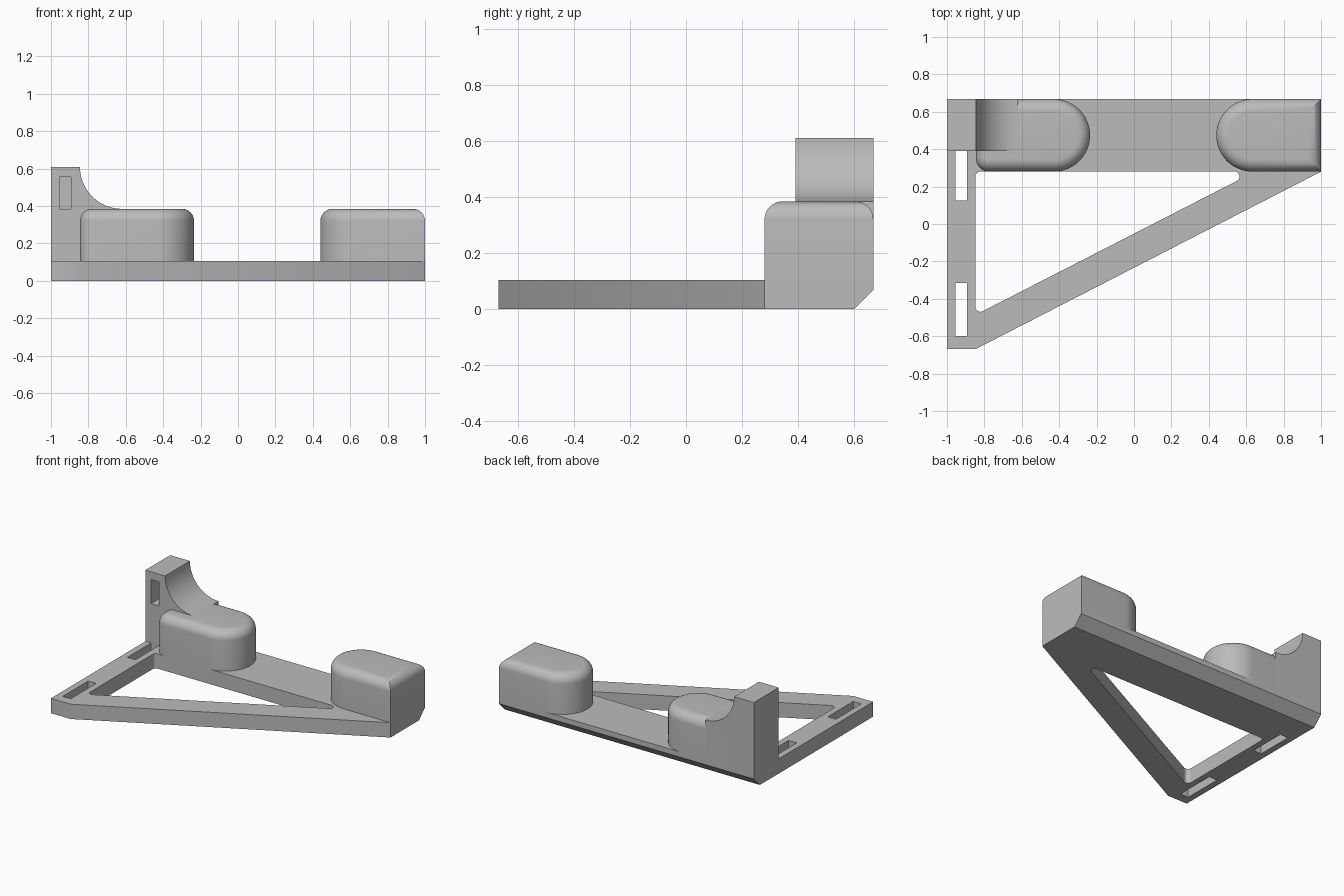
import bpy, bmesh
from math import sin, cos, tan, pi, radians
from mathutils import Vector

if "Cube" in bpy.data.objects:
    bpy.data.objects.remove(bpy.data.objects["Cube"], do_unlink=True)

grey = bpy.data.materials.new("plain grey")
grey.use_nodes = True
colour = (0.5, 0.5, 0.5, 1)
grey.diffuse_color = colour
grey.node_tree.nodes["Principled BSDF"].inputs["Base Color"].default_value = colour

BACK, FRONT, WALL = 0.668, 0.28, 0.39   # back face, bar front, upright front
BASE = 0.105


def arc(cx, cy, r, start, end, n=20):
    """Points along a circular arc, angles in degrees."""
    angles = [radians(start + (end - start) * i / n) for i in range(n + 1)]
    return [(cx + r * cos(a), cy + r * sin(a)) for a in angles]


def fillet(corners, r, n=8):
    """Round every corner of a convex outline with tangent arcs."""
    out = []
    for i, c in enumerate(corners):
        p = Vector(c)
        a = (Vector(corners[i - 1]) - p).normalized()
        b = (Vector(corners[(i + 1) % len(corners)]) - p).normalized()
        half = a.angle(b) / 2
        centre = p + (a + b).normalized() * (r / sin(half))
        u = p + a * (r / tan(half)) - centre
        v = p + b * (r / tan(half)) - centre
        for k in range(n + 1):
            d = u.lerp(v, k / n).normalized() * r
            out.append(tuple(centre + d))
    return out


def prism(name, outline, lo, hi, axis="z", bevel=0):
    """Extrude an outline along an axis, optionally rounding its top rim."""
    place = {"z": lambda u, v, w: (u, v, w),
             "y": lambda u, v, w: (u, w, v),
             "x": lambda u, v, w: (w, u, v)}[axis]
    bm = bmesh.new()
    face = bm.faces.new([bm.verts.new(place(u, v, lo)) for u, v in outline])
    new = bmesh.ops.extrude_face_region(bm, geom=[face])["geom"]
    shift = Vector(place(0, 0, hi - lo))
    bmesh.ops.translate(bm, vec=shift,
                        verts=[g for g in new if isinstance(g, bmesh.types.BMVert)])
    bmesh.ops.recalc_face_normals(bm, faces=bm.faces)
    if bevel:
        rim = [e for e in bm.edges if all(v.co.z > hi - 1e-4 for v in e.verts)]
        bmesh.ops.bevel(bm, geom=rim, offset=bevel, segments=8,
                        profile=0.5, affect="EDGES", clamp_overlap=True)
    mesh = bpy.data.meshes.new(name)
    bm.to_mesh(mesh)
    bm.free()
    mesh.materials.append(grey)
    obj = bpy.data.objects.new(name, mesh)
    bpy.context.collection.objects.link(obj)
    return obj


def rect(x0, x1, y0, y1):
    return [(x0, y0), (x1, y0), (x1, y1), (x0, y1)]


def activate(obj):
    bpy.ops.object.select_all(action="DESELECT")
    obj.select_set(True)
    bpy.context.view_layer.objects.active = obj


def cut(obj, cutter):
    """Subtract a cutter and discard it."""
    cutter.hide_render = True
    mod = obj.modifiers.new("cut", "BOOLEAN")
    mod.operation, mod.solver, mod.object = "DIFFERENCE", "EXACT", cutter
    activate(obj)
    bpy.ops.object.modifier_apply(modifier=mod.name)
    bpy.data.objects.remove(cutter, do_unlink=True)


# Triangular base frame with a rounded opening, two slots and a back chamfer
base = prism("base_frame", [(-1, -BACK), (-0.845, -BACK), (1, FRONT),
                            (1, BACK), (-1, BACK)], 0, BASE)
opening = fillet([(-0.848, FRONT), (-0.848, -0.486), (0.647, FRONT)], 0.026)
cut(base, prism("opening_cutter", opening, -0.1, 0.3))
for y0, y1 in ((0.125, WALL), (-0.6, -0.315)):
    cut(base, prism("slot_cutter", rect(-0.955, -0.892, y0, y1), -0.1, 0.3))
cut(base, prism("chamfer_cutter", [(0.5, -0.1), (0.8, -0.1), (0.8, 0.2)],
                -1.2, 1.2, axis="x"))

# Upright with a concave sweep down to the block, and a blind slot in its front
sweep = arc(-0.62, 0.61, 0.225, 180, 270)
upright = prism("upright", [(-1, 0.09), (-1, 0.61)] + sweep + [(-0.62, 0.09)],
                WALL, BACK, axis="y")
cut(upright, prism("pocket_cutter", rect(-0.955, -0.892, 0.385, 0.555),
                   0.3, 0.6, axis="y"))

# Two blocks with one semicircular end and a rounded top rim
MID, R = (FRONT + BACK) / 2, (BACK - FRONT) / 2
C = 0.07
inner = (arc(-0.235 - R, MID, R, -90, 90, 32)
         + arc(-0.845 + C, BACK - C, C, 90, 180, 8)
         + arc(-0.845 + C, FRONT + C, C, 180, 270, 8))
outer = arc(0.44 + R, MID, R, 90, 270, 32) + [(1, FRONT), (1, BACK)]
blocks = [prism("inner_block", inner, 0.09, 0.385, bevel=0.065),
          prism("outer_block", outer, 0.09, 0.385, bevel=0.065)]

for obj in [base, upright] + blocks:
    activate(obj)
    bpy.ops.object.shade_smooth_by_angle(angle=radians(30))
